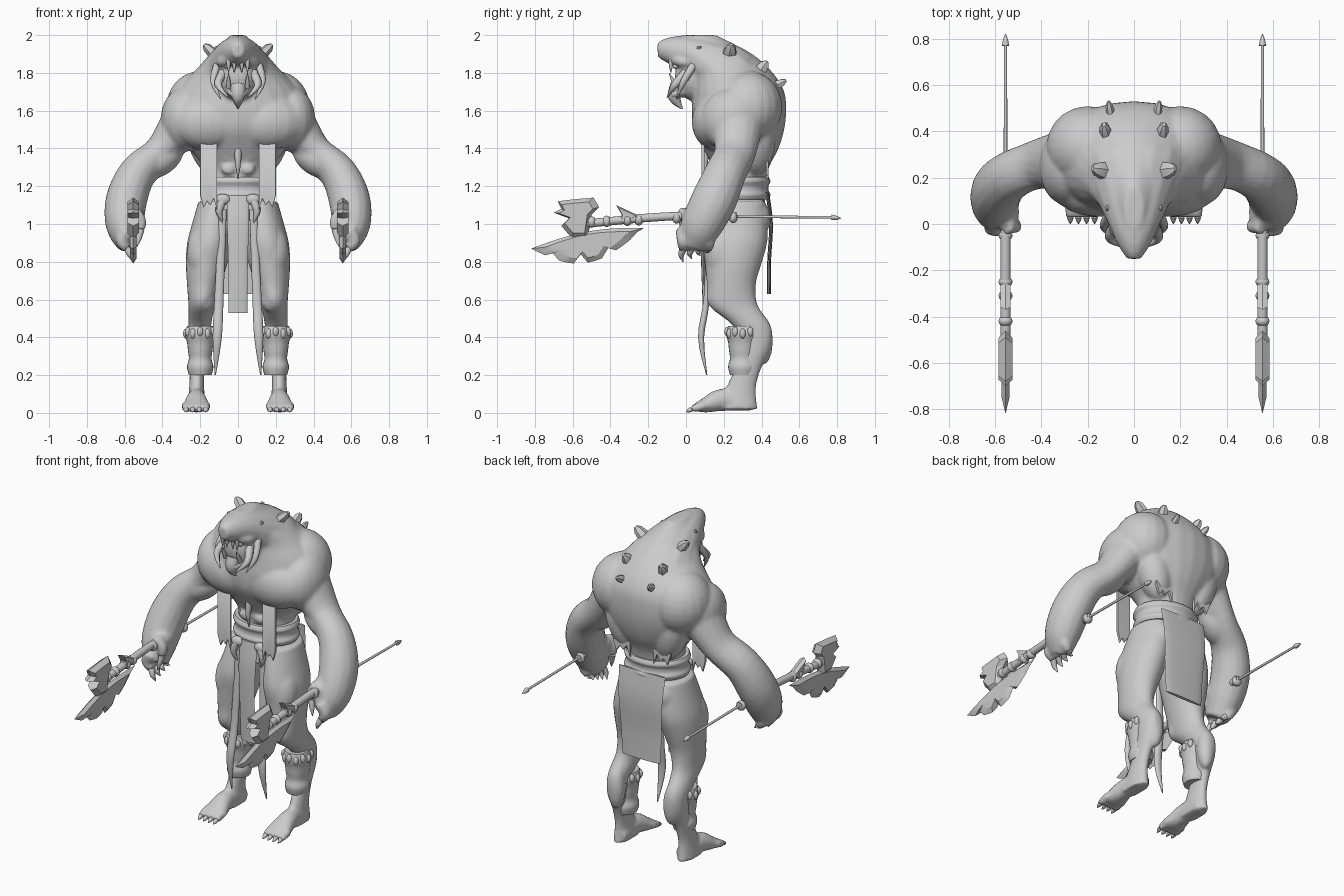
import bpy, bmesh, math
from mathutils import Vector, Matrix

if "Cube" in bpy.data.objects:
    bpy.data.objects.remove(bpy.data.objects["Cube"], do_unlink=True)

clay = bpy.data.materials.new("clay_grey")
clay.use_nodes = True
clay.diffuse_color = (0.6, 0.6, 0.6, 1)
clay.node_tree.nodes["Principled BSDF"].inputs["Base Color"].default_value = clay.diffuse_color

UP = Vector((0, 0, 1))
PAIR = (1, -1)
SINGLE = (1,)


def catmull(rows, steps):
    """Smoothly interpolate rows of numbers."""
    last = len(rows) - 1
    smooth = []
    for i in range(last):
        before, start, end, after = (rows[max(0, min(last, i + k))] for k in (-1, 0, 1, 2))
        for step in range(steps):
            t = step / steps
            smooth.append([q + t / 2 * (r - p + t * (2 * p - 5 * q + 4 * r - w + t * (3 * (q - r) + w - p)))
                           for p, q, r, w in zip(before, start, end, after)])
    return smooth + [rows[last]]


def tube(bm, path, widths, depths=None, copies=PAIR, axis=None, sides=16, steps=4):
    """Loft elliptical rings along a path; a fixed axis keeps the rings parallel."""
    rows = [(*point, w, d) for point, w, d in zip(path, widths, depths or widths)]
    rows = catmull(rows, steps)
    for sign in copies:
        centres = [Vector((sign * row[0], row[1], row[2])) for row in rows]
        rings = []
        for i, (centre, row) in enumerate(zip(centres, rows)):
            ahead = centres[min(i + 1, len(rows) - 1)]
            behind = centres[max(i - 1, 0)]
            along = axis or (ahead - behind).normalized()
            across = Vector((1, 0, 0))
            across = (across - along * across.dot(along)).normalized()
            out = along.cross(across)
            angles = [math.tau * k / sides for k in range(sides)]
            rings.append([bm.verts.new(centre + across * row[3] * math.cos(a) + out * row[4] * math.sin(a))
                          for a in angles])
        for low, high in zip(rings, rings[1:]):
            for k in range(sides):
                bm.faces.new((low[k - 1], low[k], high[k], high[k - 1]))
        bm.faces.new(rings[0])
        bm.faces.new(rings[-1])


def column(bm, bottom, top, centres, widths, depths, copies):
    """Evenly spaced level rings; the side offset eases from bottom to top."""
    path = []
    for i, y in enumerate(centres):
        t = i / (len(centres) - 1)
        x = bottom[0] + (top[0] - bottom[0]) * t * t
        path.append((x, y, bottom[1] + (top[1] - bottom[1]) * t))
    tube(bm, path, widths, depths, copies, UP, sides=24)


def ball(bm, centre, radii, copies=PAIR, turn=None):
    place = Matrix.LocRotScale(Vector(centre), turn, Vector(radii))
    for sign in copies:
        bmesh.ops.create_uvsphere(bm, u_segments=20, v_segments=14, radius=1,
                                  matrix=Matrix.Diagonal((sign, 1, 1, 1)) @ place)


def muscle(bm, start, end, radius):
    """Stretched ball between two points."""
    start, end = Vector(start), Vector(end)
    span = end - start
    ball(bm, (start + end) / 2, (radius, radius, span.length / 2), turn=span.to_track_quat('Z', 'Y'))


def claw(bm, base, tip, radius, bend=(0, 0, 0), copies=PAIR):
    base, tip = Vector(base), Vector(tip)
    middle = (base + tip) / 2 + Vector(bend)
    tube(bm, [base, middle, tip], [radius, radius * .75, radius * .1], copies=copies, sides=8)


def plate(bm, outline, place, thick, taper):
    """Flat outline with chamfered faces; place(a, b, depth) gives the position."""
    middle = sum((Vector(p) for p in outline), Vector((0, 0))) / len(outline)
    for sign in PAIR:
        loops = []
        for scale, depth in ((taper, -thick), (1, 0), (taper, thick)):
            corners = [middle + (Vector(p) - middle) * scale for p in outline]
            spots = [place(c.x, c.y, depth) for c in corners]
            loops.append([bm.verts.new((sign * x, y, z)) for x, y, z in spots])
        for one, two in zip(loops, loops[1:]):
            for k in range(len(outline)):
                bm.faces.new((one[k - 1], one[k], two[k], two[k - 1]))
        bm.faces.new(loops[0])
        bm.faces.new(loops[-1])


def finish(bm, name, voxel=None, angle=50):
    bmesh.ops.recalc_face_normals(bm, faces=bm.faces)
    mesh = bpy.data.meshes.new(name)
    bm.to_mesh(mesh)
    bm.free()
    mesh.materials.append(clay)
    mesh.polygons.foreach_set("use_smooth", [True] * len(mesh.polygons))
    mesh.set_sharp_from_angle(angle=math.radians(angle))
    obj = bpy.data.objects.new(name, mesh)
    bpy.context.scene.collection.objects.link(obj)
    if voxel:
        fuse = obj.modifiers.new("fuse", 'REMESH')
        fuse.mode, fuse.voxel_size, fuse.use_smooth_shade = 'VOXEL', voxel, True
        relax = obj.modifiers.new("relax", 'SMOOTH')
        relax.factor, relax.iterations = .5, 6


# Joints of the left side
shoulder = Vector((.3, .27, 1.52))
upper_arm = Vector((.41, .26, 1.38))
elbow = Vector((.53, .21, 1.27))
forearm = Vector((.59, .15, 1.13))
wrist = Vector((.6, .08, .99))
knuckles = Vector((.58, .03, .89))
hip = Vector((.18, .2, 1))
knee = Vector((.18, .18, .6))
hock = Vector((.19, .41, .38))
heel = Vector((.21, .35, .05))
GRIP = .555

# Body: torso, hunched head, arms and legs fused into one skin
body = bmesh.new()
column(body, bottom=(0, 1), top=(0, 2),
       centres=[.28, .28, .28, .29, .29, .28, .28, .28, .25, .16, .07],
       widths=[.17, .17, .17, .18, .26, .34, .37, .33, .24, .14, .04],
       depths=[.14, .14, .14, .15, .2, .24, .25, .24, .21, .19, .09], copies=SINGLE)
column(body, bottom=(.22, .02), top=(.11, 1.12),
       centres=[.27, .29, .33, .37, .35, .25, .24, .25, .26, .27, .28],
       widths=[.05, .04, .04, .05, .06, .07, .09, .11, .12, .11, .1],
       depths=[.11, .08, .07, .08, .1, .13, .13, .15, .17, .16, .14], copies=PAIR)
tube(body, [(0, .36, 1.64), (0, .27, 1.75), (0, .15, 1.83), (0, .02, 1.9), (0, -.09, 1.92), (0, -.15, 1.92)],
     widths=[.15, .23, .18, .12, .07, .03], depths=[.06, .16, .15, .1, .07, .04], copies=SINGLE)
ball(body, (0, .05, 1.78), (.11, .11, .13), SINGLE)
muscle(body, (.02, -.09, 1.88), (.11, .01, 1.85), radius=.03)
tube(body, [(0, .05, 1.73), (0, -.08, 1.68)], widths=[.09, .04], depths=[.05, .02], copies=SINGLE)
ball(body, (.15, .16, 1.54), (.21, .13, .15))
ball(body, (.29, .25, 1.55), (.12, .17, .17))
ball(body, (.2, .33, 1.62), (.18, .18, .19))
muscle(body, (.12, .37, 1.26), (.22, .38, 1.64), radius=.1)
for height in (1.29, 1.36):
    ball(body, (.05, .14, height), (.04, .02, .03))
tube(body, [shoulder, upper_arm, elbow, forearm, wrist, knuckles],
     widths=[.12, .09, .1, .11, .1, .06], depths=[.14, .11, .11, .12, .11, .08])
muscle(body, shoulder - UP / 10, elbow, radius=.09)
muscle(body, elbow + UP / 20, forearm, radius=.1)
ball(body, (GRIP, .05, 1.04), (.06, .08, .06))
ball(body, (.1, .35, 1.03), (.1, .1, .11))
muscle(body, hip, knee + UP / 10, radius=.09)
ball(body, knee, (.06, .06, .07))
muscle(body, hock + UP / 8, hock - UP / 8, radius=.05)
tube(body, [heel, (.22, .2, .07), (.22, .1, .04), (.22, .05, .03)],
     widths=[.04, .05, .07, .06], depths=[.04, .06, .04, .02])
claws = bmesh.new()
for i in range(4):
    # Toes and curled fingers, each ending in a claw
    toe = Vector((.17 + .035 * i, .03, .02))
    tube(body, [toe + Vector((0, .07, .02)), toe], widths=[.025, .02])
    claw(claws, toe, (toe.x, 0, .005), radius=.014)
    finger = Vector((.585, .045 * i - .015, .87))
    tube(body, [finger + UP / 10, finger + Vector((.03, 0, .04)), finger], widths=[.04, .035, .025])
    claw(claws, finger, (GRIP, finger.y, .8 + .016 * i), radius=.02, bend=(0, -.01, 0))
thumb = Vector((.515, -.01, .97))
tube(body, [thumb + Vector((.04, 0, .1)), thumb + UP / 20, thumb], widths=[.035, .03, .025])
claw(claws, thumb, thumb + Vector((.02, -.02, -.09)), radius=.02)
finish(body, "body", voxel=.0105)
finish(claws, "claws")

# Tusks, teeth and pointed chin
tusks = bmesh.new()
claw(tusks, (0, -.04, 1.73), (0, -.02, 1.61), radius=.045, bend=(0, -.03, 0), copies=SINGLE)
claw(tusks, (.08, 0, 1.8), (.05, -.1, 1.67), radius=.026, bend=(.04, -.01, 0))
claw(tusks, (.11, .04, 1.84), (.09, -.05, 1.66), radius=.022, bend=(.03, -.01, 0))
claw(tusks, (.05, -.05, 1.72), (.05, -.09, 1.8), radius=.013)
for x in (.02, .05):
    claw(tusks, (x, -.08, 1.87), (x, -.08, 1.8), radius=.013)
finish(tusks, "tusks_and_teeth")

eyes = bmesh.new()
ball(eyes, (.055, -.055, 1.835), (.015, .015, .015))
finish(eyes, "eyes")

# Blunt bone spikes on the back
spikes = bmesh.new()
for base, way, size in (((.13, .23, 1.9), (.05, .01, .05), .03), ((.12, .39, 1.81), (.01, .04, .05), .028),
                        ((.1, .47, 1.73), (.01, .06, .03), .02), ((.1, .07, 1.92), (.02, 0, .02), .015)):
    base, way = Vector(base), Vector(way)
    tube(spikes, [base, base + way * .7, base + way], widths=[size, size * .8, size * .3],
         depths=[size * 1.4, size, size * .4], sides=6, steps=1)
finish(spikes, "back_spikes", angle=30)

# Belt with rolled rims and knotted ends
belt = bmesh.new()
waist = [.19, .2, .19, .19, .2, .19]
column(belt, bottom=(0, 1.13), top=(0, 1.25), centres=[.28] * len(waist), widths=waist,
       depths=[w - .033 for w in waist], copies=SINGLE)
knot = Vector((.08, .11, 1.13))
ball(belt, knot, (.04, .025, .03))
claw(belt, knot, knot - UP / 8, radius=.025, bend=(.02, -.01, 0))
finish(belt, "belt")

# Hanging cloth: front strip, back flap and narrow tails
cloth = bmesh.new()
thin = [.01] * 4
tube(cloth, [(0, .11, 1.15), (0, .09, 1), (0, .09, .8), (0, .1, .53)],
     widths=[.06, .058, .052, .05], depths=thin, copies=SINGLE)
tube(cloth, [(0, .43, 1.17), (0, .45, 1), (0, .44, .8), (0, .44, .63)],
     widths=[.16, .15, .14, .13], depths=thin, copies=SINGLE)
tube(cloth, [(.08, .12, 1.08), (.1, .11, .62), (.11, .08, .4), (.12, .11, .2)],
     widths=[.02, .024, .024, .003], depths=[.01, .016, .016, .003])
finish(cloth, "loincloth")

# Ragged straps below the chest, front and back
straps = bmesh.new()
for depth, inner, outer, hem in ((.09, .11, .2, 1.07), (.43, .08, .2, 1.24)):
    zigzag = [(inner + (outer - inner) * i / 5, hem + .05 * (i % 2) + .015 * (i % 3)) for i in range(6)]
    plate(straps, [(inner, 1.45), *zigzag, (outer, 1.45)],
          lambda a, b, d: (a, depth + d, b), thick=.007, taper=.97)
finish(straps, "ragged_straps")

pendant = bmesh.new()
claw(pendant, (0, .11, 1.4), (0, .11, 1.24), radius=.02, bend=(0, -.01, 0), copies=SINGLE)
finish(pendant, "fang_pendant")

# Axes: thin rear rod with a point, thick grip and ferrules
shafts = bmesh.new()
rod_end = Vector((GRIP, .77, 1.035))
tube(shafts, [(GRIP, .25, 1.04), rod_end], widths=[.008, .007], sides=10)
claw(shafts, rod_end, (GRIP, .82, 1.03), radius=.015)
tube(shafts, [(GRIP, .27, 1.04), (GRIP, -.1, 1.04), (GRIP, -.55, 1)], widths=[.02, .022, .022])
for y in (.25, -.05, -.25, -.31, -.42, -.5):
    ball(shafts, (GRIP, y, 1.035 + min(0, y) * .05), (.03, .024, .03))
finish(shafts, "axe_shafts")

# Blades: notched crescent below, lobe above, fin behind
blades = bmesh.new()
edge, spine = [], []
for i in range(17):
    t = i / 16
    y, chord, bow = .6 * t - .82, .87 + .11 * t, math.sin(math.pi * t)
    spine.append((y, chord + .035 * bow))
    edge.append((y, chord - (.08 if i % 4 == 3 else .13) * bow))
lobe = [(-.7, 1.06), (-.66, 1.08), (-.68, 1.12), (-.6, 1.13), (-.49, 1.14), (-.46, 1.09), (-.5, 1.05),
        (-.52, .92), (-.6, .92), (-.66, .99), (-.62, 1.03)]
fin = [(-.24, 1.04), (-.37, 1.1), (-.34, 1.05), (-.35, 1)]
for outline, thick in ((spine + edge[-2:0:-1], .018), (lobe, .03), (fin, .022)):
    plate(blades, outline, lambda a, b, d: (GRIP + d, a, b), thick, taper=.75)
finish(blades, "axe_blades", angle=25)

# Shin wraps with tufted cuffs
wraps = bmesh.new()
bulge = [.06, .07, .06, .065, .07, .08, .07]
column(wraps, bottom=(.2, .2), top=(.2, .46), centres=[.3] * len(bulge), widths=bulge,
       depths=[r + .007 for r in bulge], copies=PAIR)
for k in range(12):
    a = math.tau * k / 12
    ball(wraps, (.2 + .075 * math.cos(a), .3 + .08 * math.sin(a), .42 + .01 * (k % 2)), (.016, .016, .026))
finish(wraps, "shin_wraps")
